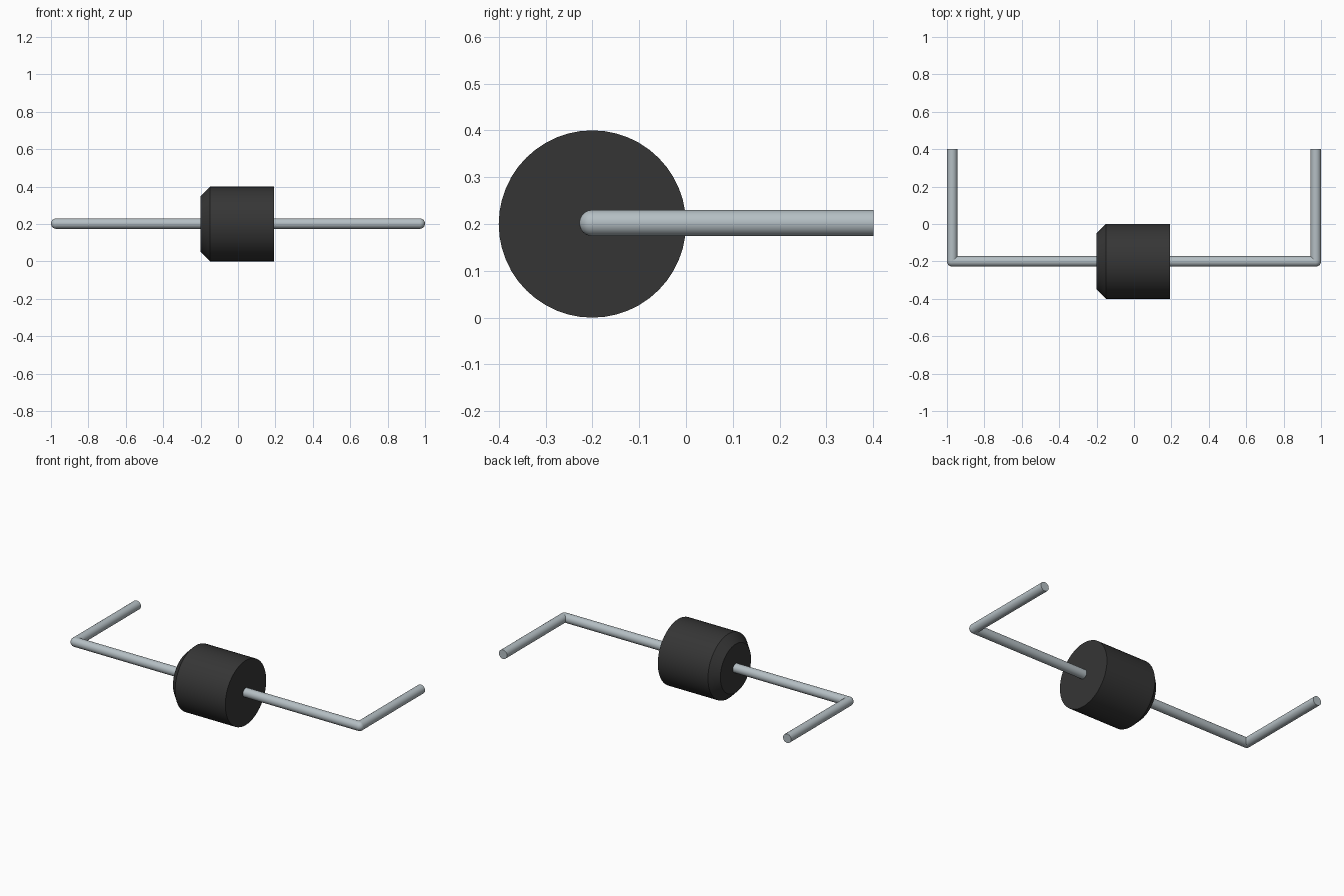
import bpy
import bmesh
import math
from mathutils import Matrix, Vector

cube = bpy.data.objects.get("Cube")
if cube:
    bpy.data.objects.remove(cube, do_unlink=True)

AXIS_Y, AXIS_Z = -0.2, 0.2      # body axis runs along x
WIRE_R, WIRE_Z = 0.028, 0.202
LEG_X, LEG_END = 0.972, 0.4


def material(name, color):
    mat = bpy.data.materials.new(name)
    mat.use_nodes = True
    mat.diffuse_color = color
    bsdf = next(n for n in mat.node_tree.nodes if n.type == 'BSDF_PRINCIPLED')
    bsdf.inputs["Base Color"].default_value = color
    return mat


def make_object(name, bm, mat):
    bmesh.ops.recalc_face_normals(bm, faces=bm.faces)
    mesh = bpy.data.meshes.new(name)
    bm.to_mesh(mesh)
    bm.free()
    mesh.materials.append(mat)
    obj = bpy.data.objects.new(name, mesh)
    bpy.context.collection.objects.link(obj)
    bpy.ops.object.select_all(action='DESELECT')
    obj.select_set(True)
    bpy.context.view_layer.objects.active = obj
    bpy.ops.object.shade_smooth_by_angle(angle=math.radians(30))
    return obj


def add_rod(bm, start, end, radius):
    start, end = Vector(start), Vector(end)
    direction = end - start
    turn = direction.to_track_quat('Z', 'Y').to_matrix().to_4x4()
    bmesh.ops.create_cone(bm, cap_ends=True, segments=24, radius1=radius,
                          radius2=radius, depth=direction.length,
                          matrix=Matrix.Translation((start + end) / 2) @ turn)


black = material("black plastic", (0.036, 0.036, 0.036, 1))
metal = material("grey metal", (0.46, 0.52, 0.55, 1))

# Body: a turned profile with one chamfered end
profile = [(-0.2, 0), (-0.2, 0.15), (-0.15, 0.2), (0.193, 0.2), (0.193, 0)]
bm = bmesh.new()
verts = [bm.verts.new((x, AXIS_Y, AXIS_Z + r)) for x, r in profile]
edges = [bm.edges.new(pair) for pair in zip(verts, verts[1:])]
bmesh.ops.spin(bm, geom=verts + edges, cent=(0, AXIS_Y, AXIS_Z), axis=(1, 0, 0),
               angle=math.tau, steps=48)
bmesh.ops.remove_doubles(bm, verts=bm.verts, dist=0.0001)
make_object("body", bm, black)

# Leads: straight wire, rounded elbow and bent leg on each side
for side, name in ((1, "left_lead"), (-1, "right_lead")):
    corner = (side * LEG_X, AXIS_Y, WIRE_Z)
    bm = bmesh.new()
    add_rod(bm, (side * 0.15, AXIS_Y, WIRE_Z), corner, WIRE_R)
    add_rod(bm, corner, (side * LEG_X, LEG_END, WIRE_Z), WIRE_R)
    bmesh.ops.create_uvsphere(bm, u_segments=24, v_segments=12, radius=WIRE_R,
                              matrix=Matrix.Translation(corner))
    make_object(name, bm, metal)
